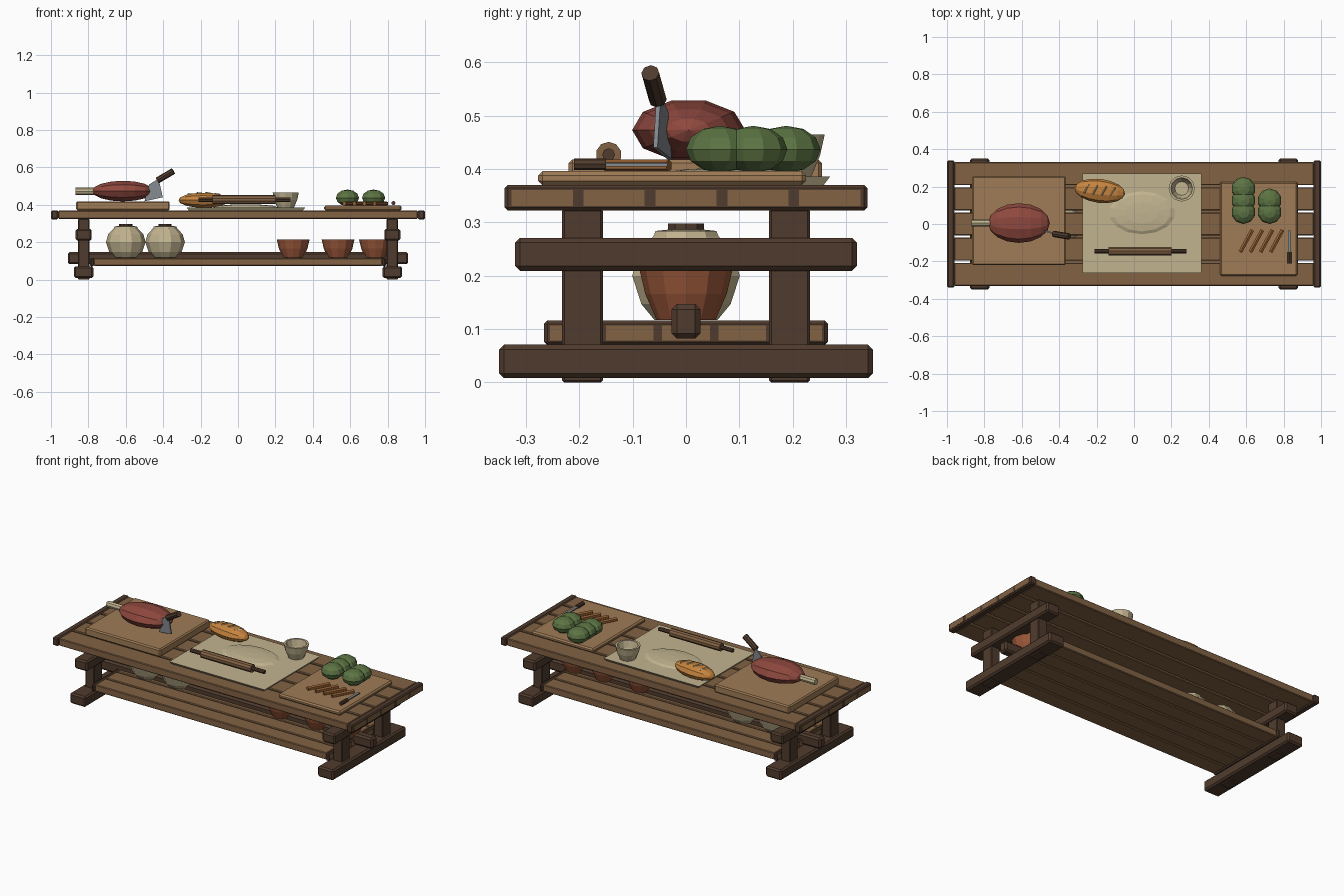
import bpy, bmesh, math
from mathutils import Vector, Matrix

if "Cube" in bpy.data.objects:
    bpy.data.objects.remove(bpy.data.objects["Cube"], do_unlink=True)


def mat(name, rgb):
    """Material from 0-255 sRGB values, stored as linear."""
    col = [((c / 255 + 0.055) / 1.055) ** 2.4 for c in rgb] + [1]
    m = bpy.data.materials.new(name)
    m.use_nodes = True
    m.diffuse_color = col
    m.node_tree.nodes["Principled BSDF"].inputs["Base Color"].default_value = col
    return m


PLANK = mat("plank_wood", (130, 98, 68))
DARK = mat("dark_wood", (80, 59, 45))
BOARD = mat("board_wood", (160, 124, 86))
CREAM = mat("cream", (194, 180, 144))
MEAT = mat("red_meat", (142, 72, 62))
GREEN = mat("leaf_green", (92, 116, 67))
CRUST = mat("bread_crust", (198, 132, 62))
CLAY = mat("terracotta", (152, 86, 56))
STEEL = mat("steel", (132, 138, 143))
ROOT = mat("root_orange", (152, 98, 52))


def finish(name, bm, material, bevel=0):
    bmesh.ops.recalc_face_normals(bm, faces=bm.faces)
    me = bpy.data.meshes.new(name)
    bm.to_mesh(me)
    bm.free()
    me.materials.append(material)
    ob = bpy.data.objects.new(name, me)
    bpy.context.collection.objects.link(ob)
    if bevel:
        mod = ob.modifiers.new("Bevel", "BEVEL")
        mod.width = bevel
        mod.segments = 1
    return ob


def box(name, x, y, z, material, bevel=0.0):
    """Box from (min, max) ranges."""
    bm = bmesh.new()
    bmesh.ops.create_cube(bm, size=1)
    for v in bm.verts:
        for i, (lo, hi) in enumerate((x, y, z)):
            v.co[i] = lo if v.co[i] < 0 else hi
    return finish(name, bm, material, bevel)


def blob(name, centre, radii, material, turn=0, segs=10, rings=6, axis="Z"):
    bm = bmesh.new()
    bmesh.ops.create_uvsphere(bm, u_segments=segs, v_segments=rings, radius=1)
    if axis == "X":
        bm.transform(Matrix.Rotation(math.pi / 2, 4, "Y"))
    bm.transform(Matrix.Translation(centre) @ Matrix.Rotation(turn, 4, "Z")
                 @ Matrix.Diagonal((*radii, 1)))
    return finish(name, bm, material)


def rod(name, a, b, radius, material, sides=8):
    a, b = Vector(a), Vector(b)
    bm = bmesh.new()
    bmesh.ops.create_cone(bm, cap_ends=True, segments=sides, radius1=radius,
                          radius2=radius, depth=(b - a).length)
    turn = (b - a).to_track_quat("Z", "Y").to_matrix().to_4x4()
    bm.transform(Matrix.Translation((a + b) / 2) @ turn)
    return finish(name, bm, material)


def lathe(name, profile, x, y, material, sides=10):
    """Revolve (radius, height) points, closing both ends."""
    bm = bmesh.new()
    rings = [[bm.verts.new((x + r * math.cos(math.tau * i / sides),
                            y + r * math.sin(math.tau * i / sides), z))
              for i in range(sides)] for r, z in profile]
    for low, high in zip(rings, rings[1:]):
        for i in range(sides):
            j = (i + 1) % sides
            bm.faces.new((low[i], low[j], high[j], high[i]))
    bm.faces.new(rings[0])
    bm.faces.new(rings[-1])
    return finish(name, bm, material)


def plank_deck(name, half_x, half_y, z0, z1, cap, gap):
    """Five planks with dark end caps and plank ends showing through."""
    step = 2 * half_y / 5
    for i in range(5):
        lo = -half_y + i * step + gap / 2
        hi = lo + step - gap
        box(f"{name}_plank_{i}", (cap - half_x, half_x - cap), (lo, hi),
            (z0 + .003, z1 - .002), PLANK, .004)
        for side, s in (("left", 1), ("right", -1)):
            ends = sorted((s * (half_x - .01), s * (half_x + .001)))
            box(f"{name}_{side}_plank_end_{i}", ends, (lo + .004, hi - .004),
                (z0 + .009, z1 - .009), PLANK)
    for side, s in (("left", 1), ("right", -1)):
        xs = sorted((s * (half_x - cap), s * half_x))
        box(f"{name}_{side}_cap", xs, (-half_y - .003, half_y + .003), (z0, z1), DARK, .006)


# Table top and lower shelf
plank_deck("top", .999, .337, .322, .37, .038, .012)
plank_deck("shelf", .79, .263, .07, .116, .02, .008)

# Trestles: feet, legs and upper cross beams
for side, s in (("left", 1), ("right", -1)):
    def span(half, s=s):
        return (s * .825 - half, s * .825 + half)
    box(f"{side}_foot", span(.052), (-.35, .35), (.008, .071), DARK, .009)
    box(f"{side}_cross_beam", span(.043), (-.32, .32), (.209, .271), DARK, .009)
    for end, t in (("back", 1), ("front", -1)):
        box(f"{side}_{end}_leg", span(.03), (t * .194 - .038, t * .194 + .038),
            (0, .325), DARK, .004)
box("stretcher", (-.91, .91), (-.027, .027), (.082, .147), DARK, .01)

# Storage jars with lids
for i, x in enumerate((-.6, -.39)):
    lathe(f"jar_{i}", [(.062, .117), (.088, .147), (.106, .2), (.094, .242),
                       (.064, .274), (.06, .284), (.03, .287)], x, 0, CREAM)
    lathe(f"jar_lid_{i}", [(.035, .284), (.035, .298)], x, 0, DARK)


def bowl(name, x, y, z0, z1, r0, r1, material, sides=12):
    mid, rm = (z0 + z1) / 2, r0 * .35 + r1 * .65
    lathe(name, [(r0, z0), (rm, mid), (r1, z1), (r1 - .012, z1),
                 (rm - .012, mid), (r0 - .008, z0 + .012)], x, y, material, sides)


for i, x in enumerate((.295, .535, .735)):
    bowl(f"clay_bowl_{i}", x, 0, .117, .215, .055, .088, CLAY)

# Carving board with roast and bone
box("carving_board", (-.865, -.365), (-.22, .255), (.37, .418), BOARD, .007)
blob("roast", (-.615, .005, .473), (.165, .106, .058), MEAT, axis="X", segs=10, rings=8)
rod("roast_bone", (-.87, .005, .472), (-.74, .005, .472), .019, CREAM)

# Cleaver stuck in the board
bm = bmesh.new()
outline = [(-.5, .418), (-.402, .44), (-.425, .54), (-.475, .508)]
sides = [[bm.verts.new((x, -.168 - .275 * x + t, z)) for x, z in outline] for t in (-.004, .004)]
for ring in sides:
    bm.faces.new(ring)
for i in range(4):
    j = (i + 1) % 4
    bm.faces.new((sides[0][i], sides[0][j], sides[1][j], sides[1][i]))
finish("cleaver_blade", bm, STEEL)
rod("cleaver_handle", (-.43, -.053, .53), (-.346, -.067, .58), .017, DARK)

# Cloth, dough and rolling pin
cloth = box("cloth", (-.275, .36), (-.262, .27), (.37, .386), CREAM)
for v in cloth.data.vertices:
    if v.co.z < .38:
        v.co.x -= math.copysign(.012, v.co.x)
        v.co.y -= math.copysign(.012, v.co.y)
blob("dough", (.042, .06, .386), (.178, .115, .016), CREAM, segs=14)
rod("rolling_pin", (-.135, -.145, .427), (.2, -.145, .427), .024, PLANK, 10)
for side, a, b in (("right", -.212, -.135), ("left", .2, .28)):
    rod(f"rolling_pin_{side}_handle", (a, -.145, .427), (b, -.145, .427), .012, DARK)

# Scored loaf
TILT = -.12
blob("loaf", (-.183, .177, .424), (.136, .064, .042), CRUST, TILT, 10, 8, "X")
for i in range(4):
    u = -.072 + i * .047
    z = .424 + .042 * math.sqrt(1 - (u / .136) ** 2)
    rod(f"loaf_score_{i}", (-.183 + u - .012, .157 - u * .12, z - .003),
        (-.183 + u + .014, .203 - u * .12, z - .005), .005, CREAM, 4)

# Mixing bowl
bowl("mixing_bowl", .255, .19, .386, .465, .045, .07, CREAM)

# Chopping board with greens, root sticks and a small knife
box("chopping_board", (.46, .875), (-.277, .225), (.37, .396), BOARD, .008)
for i, (x, y) in enumerate(((.585, .188), (.585, .126), (.585, .064),
                            (.725, .126), (.725, .064))):
    blob(f"green_head_{i}", (x, y, .437), (.065, .064, .044), GREEN)
for i in range(4):
    x = .6 + i * .054
    rod(f"root_stick_{i}", (x - .032, -.15, .406), (x + .032, -.032, .406), .012, ROOT, 6)
box("knife_blade", (.823, .838), (-.155, -.035), (.405, .411), STEEL)
rod("knife_handle", (.831, -.21, .409), (.831, -.15, .409), .011, DARK)
